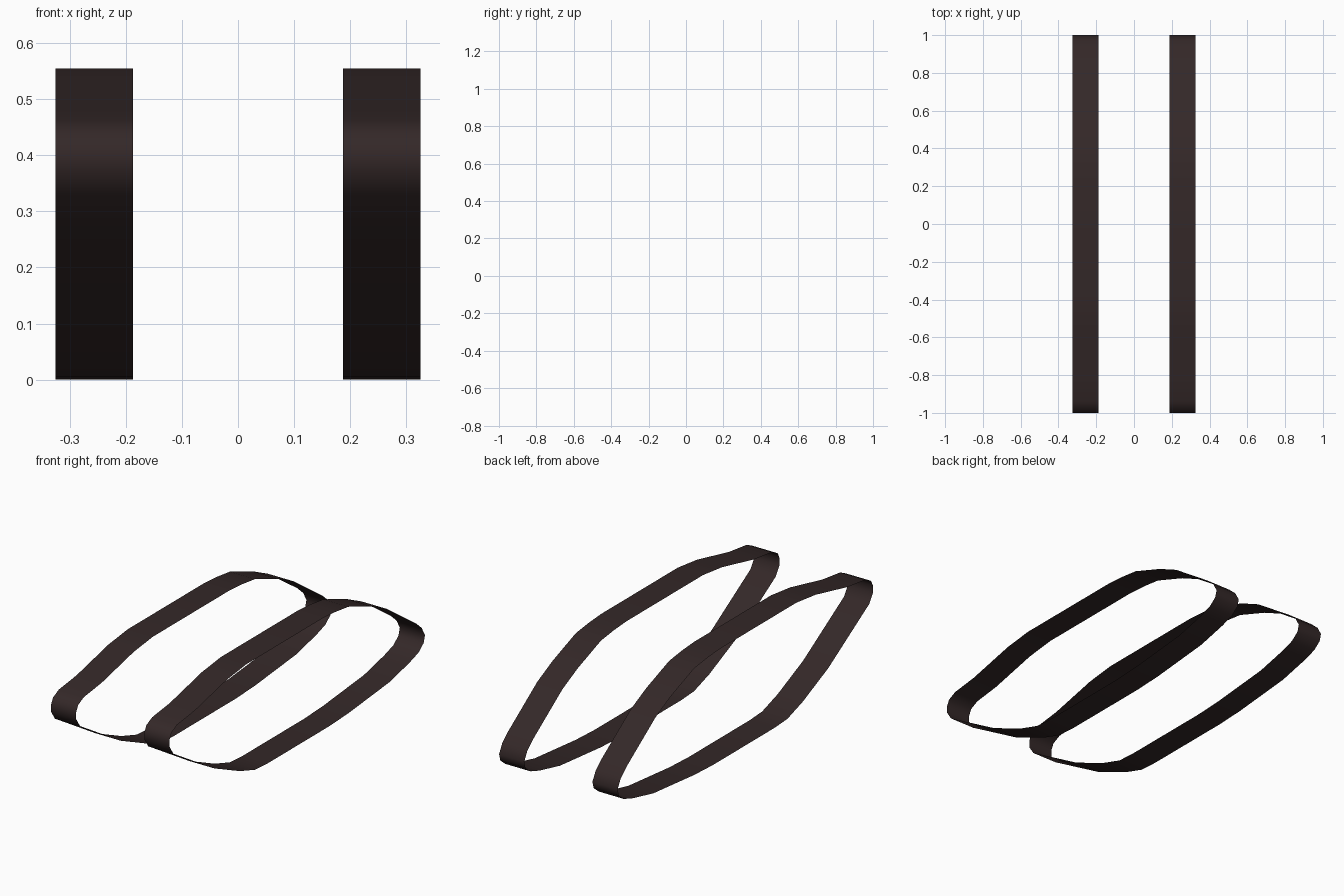
import bpy

if "Cube" in bpy.data.objects:
    bpy.data.objects.remove(bpy.data.objects["Cube"])

# Side profile (y, z) of a track belt: front, over the top, rear, along the bottom
PROFILE = [
    (-1, .375), (-1, .41), (-.985, .44), (-.94, .462), (-.8, .48),
    (-.55, .537), (-.4, .555), (.2, .555), (.3, .548), (.4, .535),
    (.58, .468), (.7, .41), (.93, .25), (.975, .21), (1, .165),
    (.99, .13), (.95, .098), (.88, .075), (.72, .038), (.4, .007),
    (.25, 0), (-.23, 0), (-.33, .006), (-.45, .045), (-.65, .135),
    (-.97, .33),
]
INNER_X, OUTER_X = .187, .325

rubber = bpy.data.materials.new("dark_brown")
rubber.diffuse_color = (.034, .021, .021, 1)
rubber.use_nodes = True
rubber.node_tree.nodes["Principled BSDF"].inputs["Base Color"].default_value = rubber.diffuse_color


def track_belt(name, x0, x1):
    """Closed single-sheet band following the profile, surface facing inward."""
    n = len(PROFILE)
    verts = [(x, y, z) for y, z in PROFILE for x in (x0, x1)]
    faces = []
    for i in range(n):
        a, b = 2 * i, 2 * ((i + 1) % n)
        faces.append((a, b, b + 1, a + 1))
    mesh = bpy.data.meshes.new(name)
    mesh.from_pydata(verts, [], faces)
    mesh.materials.append(rubber)
    mesh.shade_smooth()
    obj = bpy.data.objects.new(name, mesh)
    bpy.context.collection.objects.link(obj)
    return obj


# Left and right belts
track_belt("left_track_belt", -OUTER_X, -INNER_X)
track_belt("right_track_belt", INNER_X, OUTER_X)
